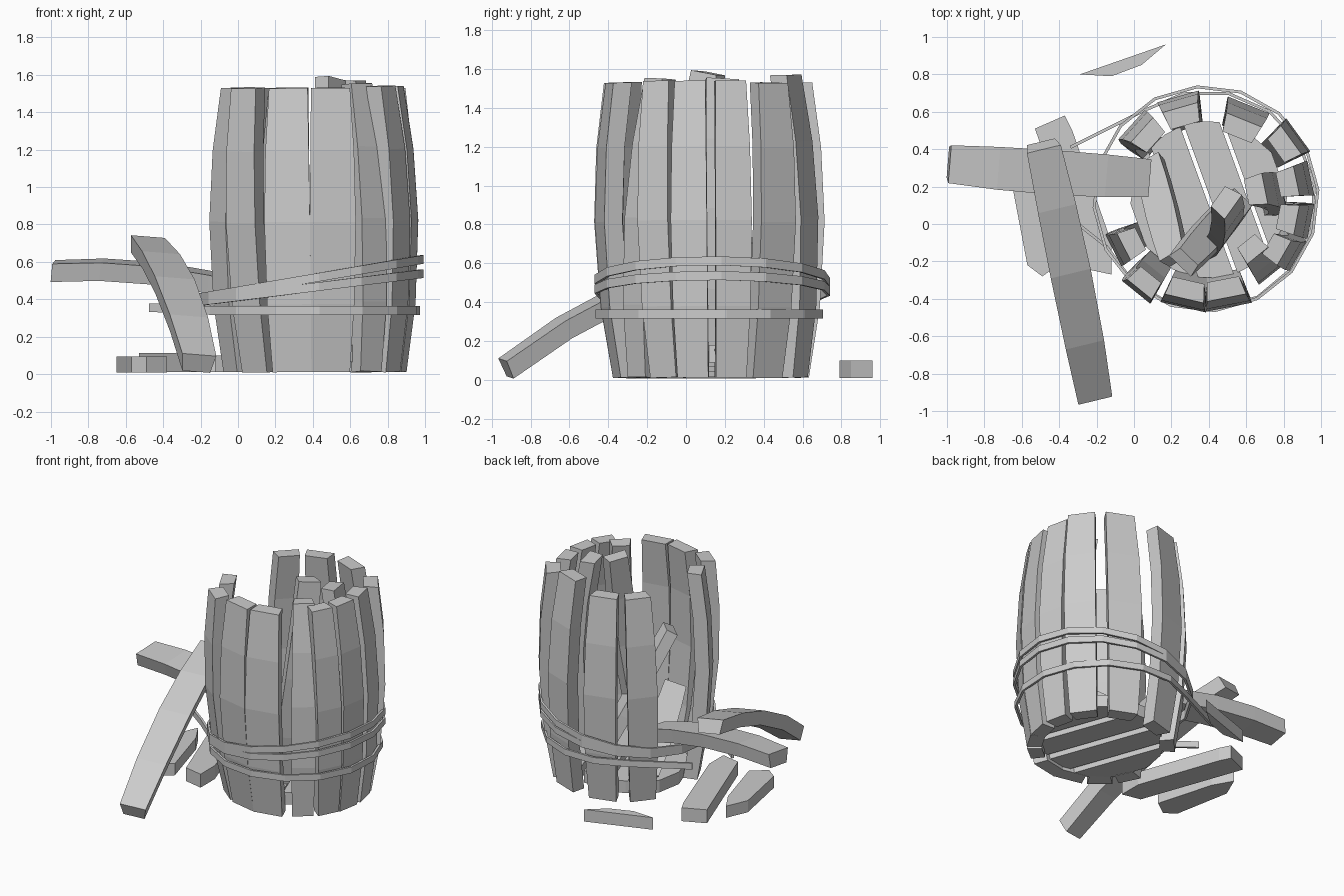
import bpy, bmesh, math
from mathutils import Vector

if "Cube" in bpy.data.objects:
    bpy.data.objects.remove(bpy.data.objects["Cube"])

CX, CY = 0.40, 0.13   # barrel axis


def add_mesh(name, verts, faces):
    me = bpy.data.meshes.new(name)
    bm = bmesh.new()
    vs = [bm.verts.new(v) for v in verts]
    for f in faces:
        bm.faces.new([vs[i] for i in f])
    bmesh.ops.recalc_face_normals(bm, faces=bm.faces)
    bm.to_mesh(me)
    bm.free()
    ob = bpy.data.objects.new(name, me)
    bpy.context.collection.objects.link(ob)
    return ob


def stave(name, bottom, top, out, bow=0.07, width=0.22, thick=0.1):
    """Curved board between two end centres, bulging towards 'out'."""
    a, b, out = Vector(bottom), Vector(top), Vector(out)
    axis = (b - a).normalized()
    out = (out - axis * out.dot(axis)).normalized()
    side = axis.cross(out)
    steps = (0, 0.24, 0.53, 0.78, 1)
    verts, faces = [], []
    for t in steps:
        k = 4 * t * (1 - t)
        c = a.lerp(b, t) + out * bow * k
        w = width / 2 * (0.85 + 0.15 * k)
        for sx, sy in ((-1, 1), (1, 1), (0.82, -1), (-0.82, -1)):
            verts.append(c + side * sx * w + out * sy * thick / 2)
    for i in range(len(steps) - 1):
        for j in range(4):
            n = (j + 1) % 4
            faces.append((i * 4 + j, i * 4 + n, i * 4 + 4 + n, i * 4 + 4 + j))
    e = len(verts)
    faces += [(0, 1, 2, 3), (e - 4, e - 3, e - 2, e - 1)]
    return add_mesh(name, verts, faces)


def prism(name, pts, z0, z1):
    n = len(pts)
    verts = [(x, y, z) for z in (z0, z1) for x, y in pts]
    faces = [tuple(range(n)), tuple(range(n, 2 * n))]
    faces += [(i, (i + 1) % n, n + (i + 1) % n, n + i) for i in range(n)]
    return add_mesh(name, verts, faces)


def hoop(name, path, closed=True, height=0.046, thick=0.016):
    """Flat metal band following a path of points."""
    p = [Vector(v) for v in path]
    n = len(p)
    verts, faces = [], []
    for i, c in enumerate(p):
        prev = p[i - 1] if closed or i > 0 else c
        nxt = p[(i + 1) % n] if closed or i < n - 1 else c
        d = nxt - prev
        o = Vector((d.y, -d.x, 0)).normalized() * thick / 2
        h = Vector((0, 0, height / 2))
        verts += [c + o + h, c + o - h, c - o - h, c - o + h]
    for i in range(n if closed else n - 1):
        k = (i + 1) % n
        for j in range(4):
            m = (j + 1) % 4
            faces.append((i * 4 + j, i * 4 + m, k * 4 + m, k * 4 + j))
    if not closed:
        faces += [(0, 1, 2, 3), tuple(range(4 * n - 4, 4 * n))]
    return add_mesh(name, verts, faces)


# Standing staves: base angle, top x, y, z, width
standing = [
    (-103, 0.28, -0.35, 1.53, 0.25), (-79, 0.485, -0.345, 1.53, 0.25),
    (-129, 0.06, -0.31, 1.53, 0.20), (-153, -0.01, -0.10, 1.53, 0.19),
    (138, 0.08, 0.47, 1.53, 0.21), (106, 0.26, 0.575, 1.53, 0.23),
    (68, 0.57, 0.51, 1.57, 0.24), (36, 0.80, 0.42, 1.53, 0.22),
    (12, 0.82, 0.22, 1.54, 0.19), (-11, 0.82, 0.03, 1.54, 0.19),
    (-30, 0.76, -0.13, 1.54, 0.18), (-51, 0.63, -0.13, 1.55, 0.17),
]
for i, (deg, x, y, z, w) in enumerate(standing):
    a = math.radians(deg)
    out = (math.cos(a), math.sin(a), 0)
    base = (CX + 0.445 * out[0], CY + 0.445 * out[1], 0.012)
    stave(f"stave_{i + 1}", base, (x, y, z), out, width=w)

# Staves that have slipped inside the barrel
stave("inner_stave_1", (0.40, -0.10, 0.13), (0.49, 0.12, 1.58), (0.7, -0.5, 0), 0.05, 0.19, 0.1)
stave("inner_stave_2", (0.73, 0.12, 0.12), (0.65, 0.18, 1.55), (1, 0.2, 0), 0.06, 0.2, 0.1)

# Fallen lid boards leaning inside
stave("inner_board_1", (0.09, 0.33, 0.14), (0.22, -0.18, 0.58), (-0.4, 0, 1), 0, 0.18, 0.08)
stave("inner_board_2", (0.56, 0.12, 0.2), (0.27, -0.2, 0.98), (-0.5, -0.5, -1), 0, 0.19, 0.08)

# Staves fallen out of the left side
stave("leaning_stave", (-0.215, -0.925, 0.058), (-0.49, 0.42, 0.69), (0.08, 0, 1), 0.085, 0.22, 0.1)
stave("side_stave", (-0.99, 0.325, 0.55), (0.08, 0.25, 0.43), (0, -0.1, 1), 0.05, 0.24, 0.1)

# Barrel bottom: disc sawn into four loose parallel boards, stepping up
d = math.radians(110)
ax, sd = Vector((math.cos(d), math.sin(d))), Vector((math.sin(d), -math.cos(d)))
R = 0.42
for i in range(4):
    us = [R * (-0.98 + 0.49 * (i + f)) for f in (0.05, 0.5, 0.95)]
    h = [math.sqrt(R * R - u * u) for u in us]
    c = Vector((CX, CY))
    pts = [c + sd * u + ax * v for u, v in zip(us, h)]
    pts += [c + sd * u - ax * v for u, v in reversed(list(zip(us, h)))]
    z = 0.015 + 0.025 * i
    prism(f"bottom_board_{i + 1}", pts, z, z + 0.09)

# Lid boards lying on the floor
prism("floor_board_long", [(-0.53, 0.51), (-0.37, 0.58), (-0.33, 0.5), (-0.12, -0.1),
                           (-0.12, -0.27), (-0.26, -0.24)], 0.012, 0.112)
prism("floor_board_curved", [(-0.65, 0.2), (-0.57, -0.22), (-0.49, -0.28),
                             (-0.38, -0.2), (-0.5, 0.22), (-0.58, 0.36)], 0.008, 0.095)
prism("floor_board_rim", [(-0.29, 0.80), (-0.12, 0.79), (0.04, 0.85), (0.17, 0.96)], 0.01, 0.1)

# Slipped metal hoops
N = 16
for name, z0, slope in (("hoop_middle", 0.462, 0.125), ("hoop_upper", 0.51, 0.172)):
    ring = []
    for i in range(N):
        a = 2 * math.pi * (i + 0.2) / N
        x, y = 0.60 * math.cos(a), 0.60 * math.sin(a)
        ring.append((0.385 + x, 0.135 + y, z0 + slope * x))
    hoop(name, ring)

# Lowest hoop has snapped open on the left
arc = [(-0.47, 0.12, 0.355), (-0.3, 0.0, 0.35)]
for i in range(13):
    a = math.radians(-155 + i * 23.3)
    arc.append((0.385 + 0.585 * math.cos(a), 0.125 + 0.585 * math.sin(a), 0.34))
arc.append((-0.34, 0.41, 0.35))
hoop("hoop_lower_broken", arc, closed=False)
